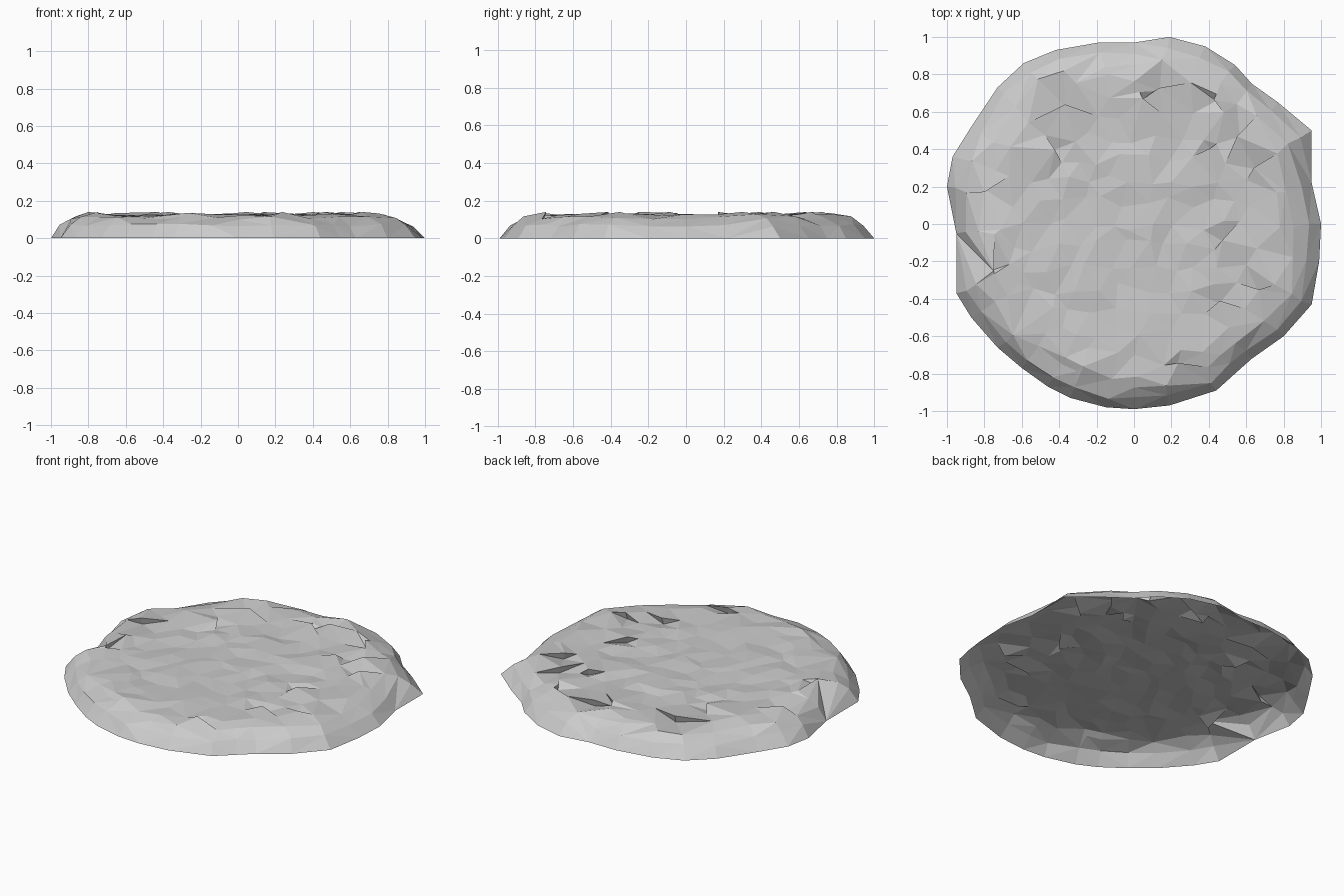
import bpy, math, random
from mathutils import Vector
from mathutils.geometry import delaunay_2d_cdt

if "Cube" in bpy.data.objects:
    bpy.data.objects.remove(bpy.data.objects["Cube"])

random.seed(7)

# Footprint of the slab, counter-clockwise
outline = [(1, 0), (.95, .22), (.95, .5), (.77, .65), (.63, .75), (.54, .85), (.38, .95),
           (.19, 1), (0, .97), (-.19, .97), (-.42, .93), (-.59, .86), (-.73, .73),
           (-.87, .52), (-.97, .36), (-1, .2), (-.95, -.05), (-.95, -.37), (-.87, -.5),
           (-.73, -.66), (-.6, -.77), (-.46, -.87), (-.34, -.93), (-.15, -.98), (0, -.99),
           (.19, -.97), (.44, -.89), (.54, -.8), (.63, -.72), (.8, -.6), (.95, -.43), (.99, -.2)]

# Shards on the top: position and direction of the overhang in degrees
shards = [(-.36, .59, 100), (-.47, .38, 20), (.02, .63, 60), (.15, .68, 110), (.47, .64, 150),
          (.43, .36, 120), (.60, .46, 170), (.68, .27, 140), (.51, -.12, 140), (.66, -.40, 80),
          (-.80, -.25, 0), (.45, -.46, 80), (.22, -.79, 70), (-.80, .22, 270)]


def jit(a):
    return random.uniform(-a, a)


pts = [(x, y, 0.0) for x, y in outline]
n = len(pts)

# Sloping rim rings
for scale, z, a in ((.945, .07, .008), (.875, .108, .018), (.79, .127, .025)):
    for i, (x, y) in enumerate(outline):
        if scale < .8 and i % 4 == 3:
            continue
        s = scale + jit(a)
        pts.append((x * s + jit(a), y * s + jit(a), z + jit(.009)))

# Overhanging shards: a raised lip beside a pit
moves = {}
for x, y, deg in shards:
    d = Vector((math.cos(math.radians(deg)), math.sin(math.radians(deg))))
    moves[len(pts)] = d * .05
    pts.append((x, y, .140))
    pts.append((x + d.x * .035, y + d.y * .035, .095))

# Uneven plateau
step = .115
for i in range(-7, 8):
    for j in range(-7, 8):
        x, y = i * step + (j % 2) * step / 2 + jit(.035), j * step + jit(.035)
        if math.hypot(x, y) > .72 or any(math.hypot(x - a, y - b) < .065 for a, b, _ in shards):
            continue
        pts.append((x, y, .122 + jit(.009)))

verts, _, faces, orig, _, _ = delaunay_2d_cdt(
    [Vector(p[:2]) for p in pts], [(i, (i + 1) % n) for i in range(n)], [], 1, 1e-5)

coords = []
for v, o in zip(verts, orig):
    m = moves.get(o[0], Vector((0, 0)))
    coords.append((v.x + m.x, v.y + m.y, pts[o[0]][2]))

# Open-bottomed faceted shell
mesh = bpy.data.meshes.new("rough_slab")
mesh.from_pydata(coords, [], faces)
mesh.update()
slab = bpy.data.objects.new("rough_slab", mesh)
bpy.context.collection.objects.link(slab)
